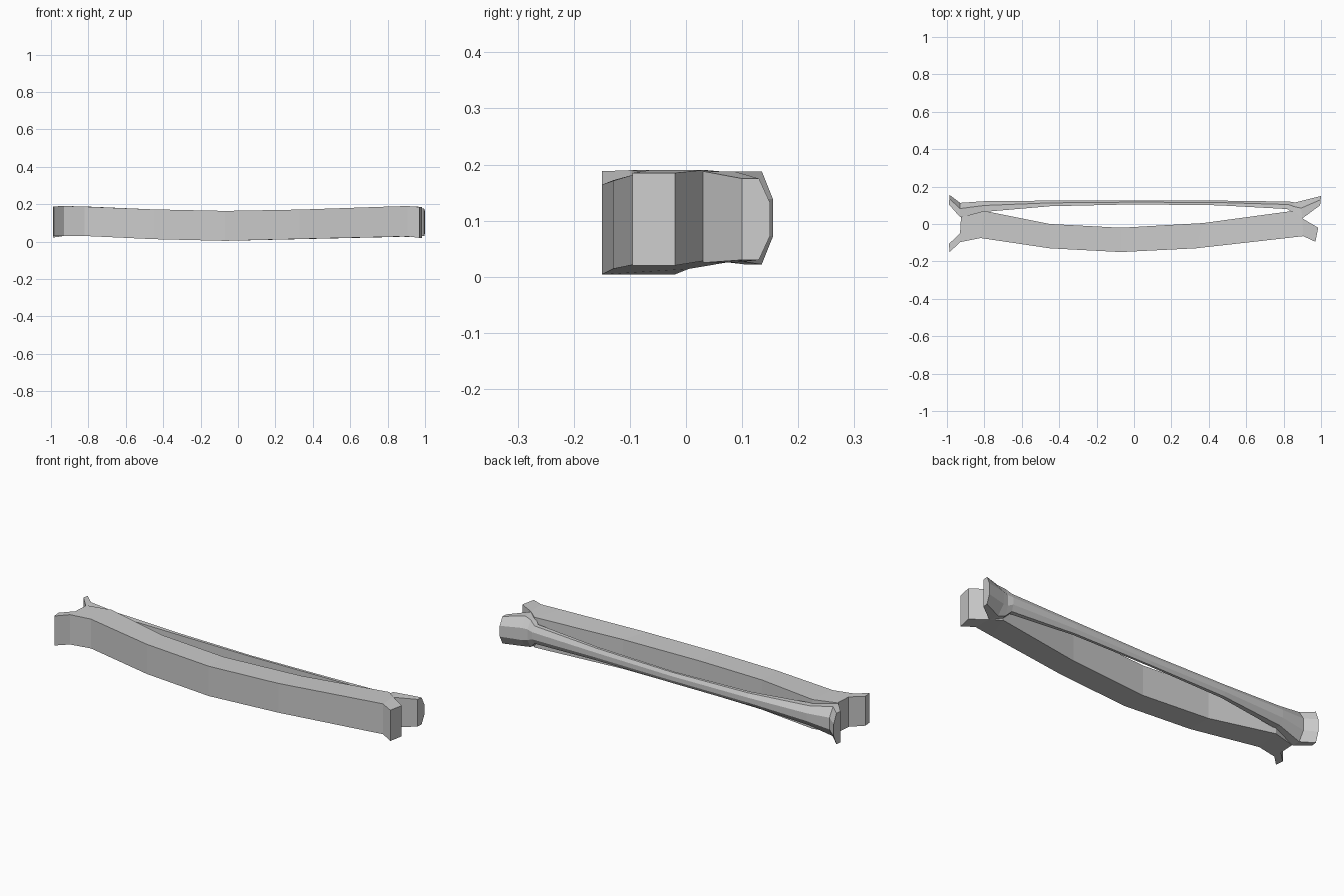
import bpy, bmesh

cube = bpy.data.objects.get("Cube")
if cube:
    bpy.data.objects.remove(cube)

grey = bpy.data.materials.new("plain_grey")
grey.use_nodes = True
grey.diffuse_color = (0.6, 0.6, 0.6, 1)
grey.node_tree.nodes["Principled BSDF"].inputs["Base Color"].default_value = (0.6, 0.6, 0.6, 1)


def loft(name, sections):
    """Skin a row of matching cross-sections and cap both ends."""
    bm = bmesh.new()
    rings = [[bm.verts.new(p) for p in s] for s in sections]
    n = len(rings[0])
    for a, b in zip(rings, rings[1:]):
        for i in range(n):
            j = (i + 1) % n
            bm.faces.new((a[i], a[j], b[j], b[i]))
    bm.faces.new(rings[0][::-1])
    bm.faces.new(rings[-1])
    bmesh.ops.recalc_face_normals(bm, faces=bm.faces)
    mesh = bpy.data.meshes.new(name)
    bm.to_mesh(mesh)
    bm.free()
    mesh.materials.append(grey)
    obj = bpy.data.objects.new(name, mesh)
    bpy.context.collection.objects.link(obj)
    return obj


def box_section(xf, yf, xb, yb, lo, hi):
    return [(xf, yf, lo), (xb, yb, lo), (xb, yb, hi), (xf, yf, hi)]


def faceted_section(xi, yi, xo, yo, lo, hi):
    """Flat inside, three facets outside."""
    h = hi - lo
    cut = (yo - yi) * 0.4
    xc = xo + (xi - xo) * 0.4
    return [(xi, yi, lo), (xc, yo - cut, lo), (xo, yo, lo + h * 0.3),
            (xo, yo, lo + h * 0.7), (xc, yo - cut, hi), (xi, yi, hi)]


# Thick bowed front bar, forked at both ends: front x, y; back x, y; bottom, top
bar = [
    (-0.985, -0.15, -0.99, -0.107, 0.03, 0.188),
    (-0.93, -0.097, -0.93, -0.05, 0.03, 0.19),
    (-0.925, -0.096, -0.925, 0.037, 0.03, 0.19),
    (-0.82, -0.075, -0.80, 0.07, 0.03, 0.187),
    (-0.45, -0.13, -0.45, 0.0, 0.013, 0.172),
    (-0.07, -0.15, -0.07, -0.02, 0.004, 0.164),
    (0.33, -0.13, 0.37, 0.005, 0.014, 0.171),
    (0.80, -0.077, 0.85, 0.07, 0.025, 0.187),
    (0.905, -0.065, 0.90, 0.03, 0.028, 0.19),
    (0.97, -0.095, 0.985, -0.02, 0.02, 0.185),
]
loft("front_bar", [box_section(*s) for s in bar])

# Thin straight rear strip swelling into a flared prong at each end
strip = [
    (-0.99, 0.105, -0.985, 0.155, 0.022, 0.188),
    (-0.93, 0.037, -0.93, 0.113, 0.03, 0.188),
    (-0.80, 0.065, -0.80, 0.122, 0.06, 0.165),
    (-0.45, 0.095, -0.45, 0.125, 0.08, 0.145),
    (0.0, 0.105, 0.0, 0.125, 0.08, 0.137),
    (0.45, 0.1, 0.45, 0.125, 0.08, 0.145),
    (0.82, 0.08, 0.83, 0.12, 0.065, 0.16),
    (0.85, 0.06, 0.86, 0.115, 0.035, 0.18),
    (0.90, 0.03, 0.89, 0.122, 0.025, 0.188),
    (0.995, 0.1, 1.0, 0.15, 0.03, 0.175),
]
loft("rear_strip", [faceted_section(*s) for s in strip])
